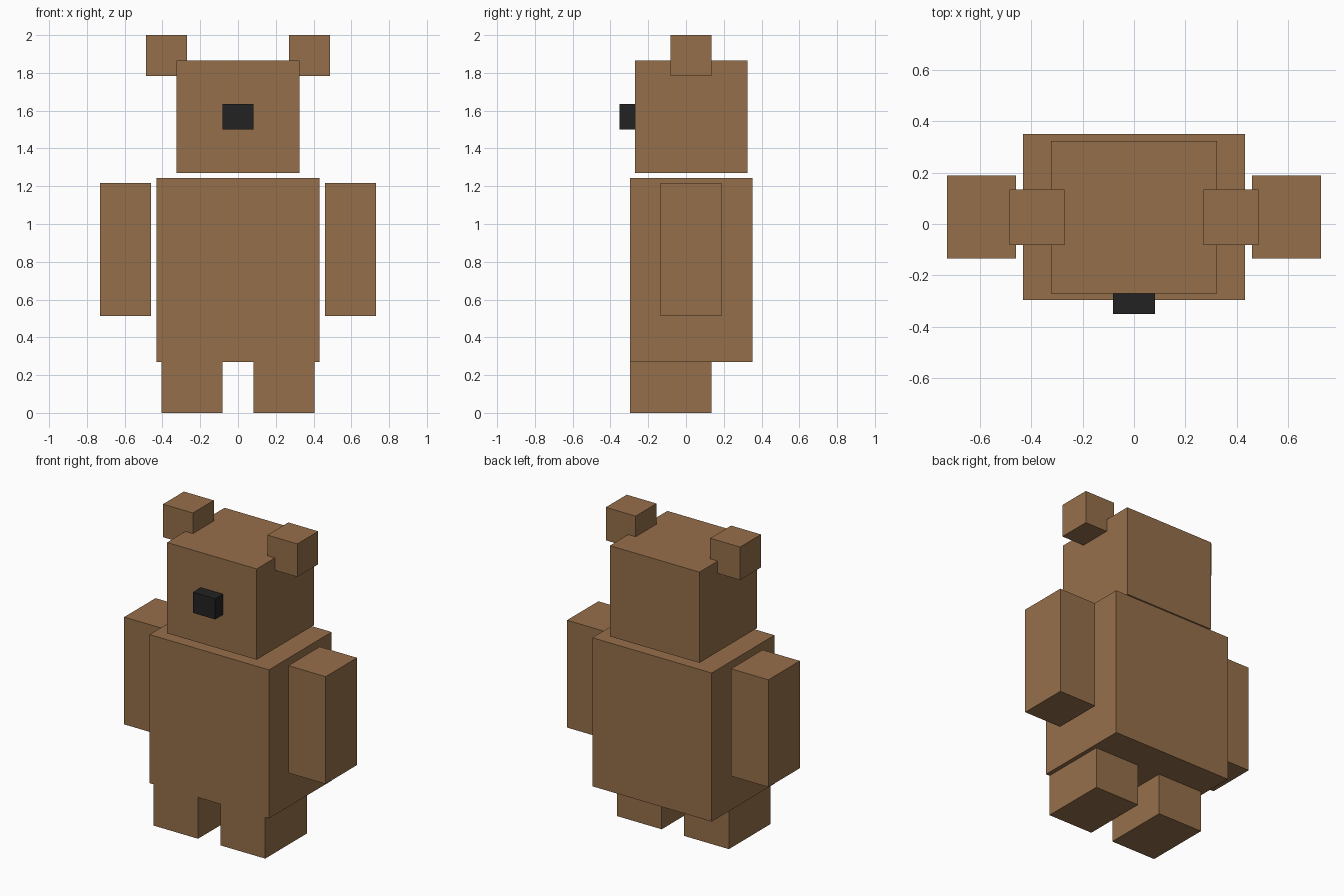
import bpy
import bmesh
from mathutils import Matrix, Vector

if "Cube" in bpy.data.objects:
    bpy.data.objects.remove(bpy.data.objects["Cube"])

U = 2 / 74  # model grid unit: 74 units tall


def material(name, color):
    mat = bpy.data.materials.new(name)
    mat.diffuse_color = (*color, 1)
    mat.use_nodes = True
    mat.node_tree.nodes["Principled BSDF"].inputs["Base Color"].default_value = mat.diffuse_color
    return mat


brown = material("brown fur", (0.305, 0.159, 0.069))
black = material("black nose", (0.016, 0.016, 0.016))


def box(name, x, y, z, mat):
    """Box from (min, max) ranges in grid units."""
    low, high = (Vector(c) * U for c in zip(x, y, z))
    bm = bmesh.new()
    bmesh.ops.create_cube(bm, size=1, matrix=Matrix.Translation((low + high) / 2)
                          @ Matrix.Diagonal((*(high - low), 1)))
    mesh = bpy.data.meshes.new(name)
    bm.to_mesh(mesh)
    bm.free()
    mesh.materials.append(mat)
    bpy.context.collection.objects.link(bpy.data.objects.new(name, mesh))


def pair(name, x, y, z, mat):
    """Matching boxes on both sides."""
    box("right_" + name, x, y, z, mat)
    box("left_" + name, (-x[1], -x[0]), y, z, mat)


# Torso, head and nose
box("body", (-16, 16), (-11, 13), (10, 46), brown)
box("head", (-12, 12), (-10, 12), (47, 69), brown)
box("nose", (-3, 3), (-13, -10), (55.5, 60.5), black)

# Limbs and ears
pair("leg", (3, 15), (-11, 5), (0, 10), brown)
pair("arm", (17, 27), (-5, 7), (19, 45), brown)
pair("ear", (10, 18), (-3, 5), (66, 74), brown)
